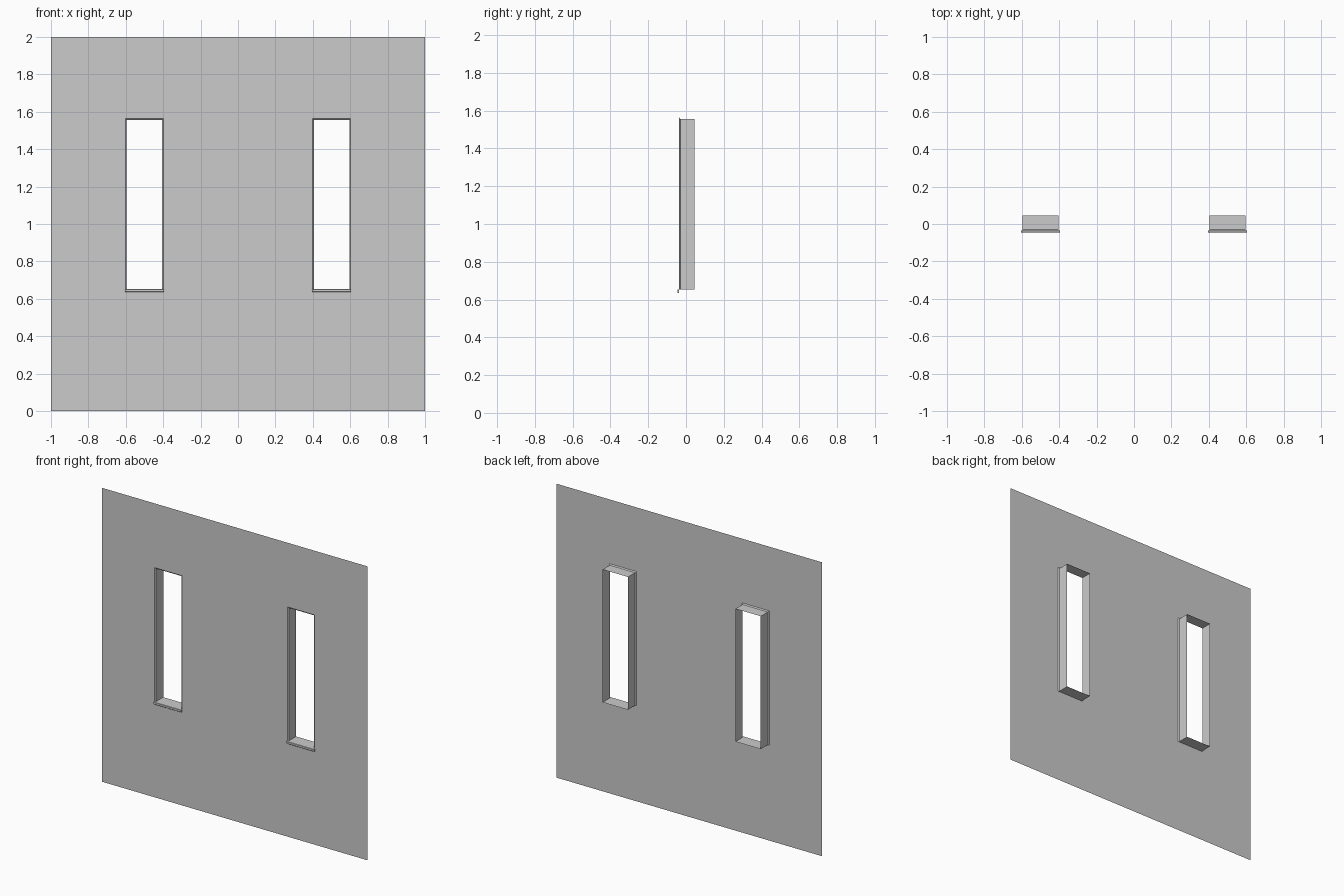
import bpy, bmesh

if "Cube" in bpy.data.objects:
    bpy.data.objects.remove(bpy.data.objects["Cube"])

WALL_Y, BACK_Y = -0.036, 0.046
Z0, Z1 = 0.652, 1.563          # opening bottom and top in the wall face
HALF = 0.102                   # opening half width in the wall face


def finish(bm, name):
    bmesh.ops.remove_doubles(bm, verts=bm.verts, dist=1e-5)
    mesh = bpy.data.meshes.new(name)
    bm.to_mesh(mesh)
    bm.free()
    ob = bpy.data.objects.new(name, mesh)
    bpy.context.collection.objects.link(ob)
    bpy.context.view_layer.objects.active = ob
    ob.select_set(True)
    bpy.ops.object.shade_smooth_by_angle()
    ob.select_set(False)
    return ob


# Thin wall sheet with two openings
bm = bmesh.new()
xs = [-1, -0.5 - HALF, -0.5 + HALF, 0.5 - HALF, 0.5 + HALF, 1]
zs = [0, Z0, Z1, 2]
for i in range(5):
    for j in range(3):
        if j == 1 and i in (1, 3):
            continue
        corners = [(i, j), (i + 1, j), (i + 1, j + 1), (i, j + 1)]
        bm.faces.new([bm.verts.new((xs[a], WALL_Y, zs[b])) for a, b in corners])
finish(bm, "wall")


# Opening lining: small chamfer at the front, then straight to the back
def reveal(cx, side):
    bm = bmesh.new()
    rings = []
    for inset, y in [(0, WALL_Y), (0.007, WALL_Y + 0.006), (0.007, BACK_Y)]:
        h, top = HALF - inset, Z1 - inset
        rings.append([bm.verts.new((cx + x, y, z)) for x, z in
                      [(-h, Z0), (h, Z0), (h, top), (-h, top)]])
    for a, b in zip(rings, rings[1:]):
        for k in range(4):
            n = (k + 1) % 4
            bm.faces.new((a[k], a[n], b[n], b[k]))
    finish(bm, side + "_window_reveal")


# Projecting sill with a small rounded nose
def sill(cx, side):
    bm = bmesh.new()
    profile = [(WALL_Y, Z0), (-0.044, Z0), (-0.046, Z0 - 0.002),
               (-0.046, Z0 - 0.014), (-0.044, Z0 - 0.016), (WALL_Y, Z0 - 0.016)]
    ends = [[bm.verts.new((cx + s * 0.104, y, z)) for y, z in profile] for s in (-1, 1)]
    for k in range(len(profile) - 1):
        bm.faces.new((ends[0][k], ends[0][k + 1], ends[1][k + 1], ends[1][k]))
    bm.faces.new(ends[0])
    bm.faces.new(ends[1][::-1])
    bmesh.ops.recalc_face_normals(bm, faces=bm.faces)
    finish(bm, side + "_window_sill")


for cx, side in [(-0.5, "left"), (0.5, "right")]:
    reveal(cx, side)
    sill(cx, side)
